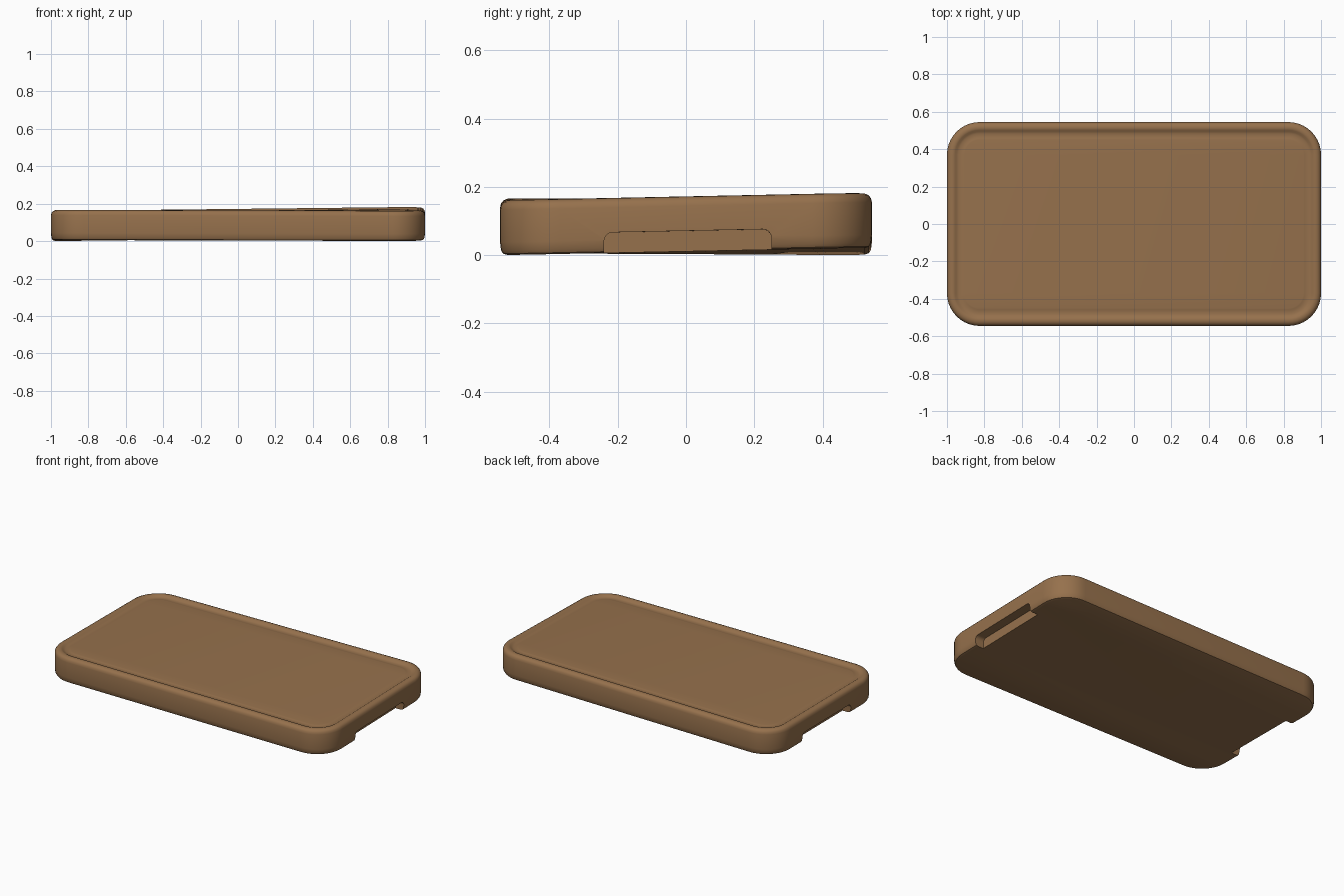
import bpy
import bmesh
from math import cos, sin, radians

cube = bpy.data.objects.get("Cube")
if cube:
    bpy.data.objects.remove(cube, do_unlink=True)

HALF_X, HALF_Y, CORNER, STEPS = 1.0, 0.545, 0.175, 10

wood = bpy.data.materials.new("warm brown wood")
wood.use_nodes = True
colour = (0.305, 0.165, 0.073, 1)
wood.diffuse_color = colour
wood.node_tree.nodes["Principled BSDF"].inputs["Base Color"].default_value = colour


def new_object(name, bm):
    bmesh.ops.recalc_face_normals(bm, faces=bm.faces)
    mesh = bpy.data.meshes.new(name)
    bm.to_mesh(mesh)
    bm.free()
    mesh.materials.append(wood)
    obj = bpy.data.objects.new(name, mesh)
    bpy.context.collection.objects.link(obj)
    return obj


def rounded_ring(bm, inset, z):
    """Rounded rectangle of vertices, pulled in by inset."""
    r = max(CORNER - inset, 0.03)
    cx, cy = HALF_X - inset - r, HALF_Y - inset - r
    ring = []
    for k, (sx, sy) in enumerate([(1, -1), (1, 1), (-1, 1), (-1, -1)]):
        for s in range(STEPS + 1):
            a = radians(90 * (k - 1 + s / STEPS))
            ring.append(bm.verts.new((sx * cx + r * cos(a), sy * cy + r * sin(a), z)))
    return ring


def cap(bm, ring):
    """Close a ring with strips running across x."""
    n = len(ring)
    for i in range(n // 2 - 1):
        bm.faces.new((ring[i], ring[i + 1], ring[n - 2 - i], ring[n - 1 - i]))


# Board: rounded edge, raised rim, shallow channel and inner panel (inset, height)
profile = [(0.022, 0.002), (0.009, 0.006), (0.003, 0.016), (0.0, 0.04), (0.0, 0.135),
           (0.003, 0.148), (0.010, 0.157), (0.021, 0.162), (0.034, 0.163),
           (0.043, 0.160), (0.052, 0.154), (0.062, 0.151), (0.080, 0.151),
           (0.088, 0.153), (0.095, 0.154)]
bm = bmesh.new()
rings = [rounded_ring(bm, d, z) for d, z in profile]
for low, high in zip(rings, rings[1:]):
    for i in range(len(low)):
        j = (i + 1) % len(low)
        bm.faces.new((low[i], low[j], high[j], high[i]))
cap(bm, rings[0])
cap(bm, rings[-1])
board = new_object("board", bm)


# Finger notches under both short ends
def notch_cutter(name, side):
    bm = bmesh.new()
    r, top, y0, y1 = 0.025, 0.062, -0.24, 0.25
    outline = [(y0, -0.1)]
    for centre, start in ((y0 + r, 180), (y1 - r, 90)):
        for s in range(7):
            a = radians(start - 15 * s)
            outline.append((centre + r * cos(a), top - r + r * sin(a)))
    outline.append((y1, -0.1))
    face = bm.faces.new([bm.verts.new((side * 0.94, y, z)) for y, z in outline])
    moved = bmesh.ops.extrude_face_region(bm, geom=[face])["geom"]
    verts = [v for v in moved if isinstance(v, bmesh.types.BMVert)]
    bmesh.ops.translate(bm, verts=verts, vec=(side * 0.2, 0, 0))
    return new_object(name, bm)


cutters = [notch_cutter("left_notch_cutter", 1), notch_cutter("right_notch_cutter", -1)]
for cutter in cutters:
    cutter.hide_render = True
    cut = board.modifiers.new("notch", "BOOLEAN")
    cut.operation = "DIFFERENCE"
    cut.solver = "EXACT"
    cut.object = cutter

# Bake the cuts and remove the helpers
graph = bpy.context.evaluated_depsgraph_get()
baked = bpy.data.meshes.new_from_object(board.evaluated_get(graph))
board.modifiers.clear()
board.data = baked
for cutter in cutters:
    bpy.data.objects.remove(cutter, do_unlink=True)

# Slight warp: two opposite corners lift off the table
for v in baked.vertices:
    u = (v.co.x / HALF_X + 1) / 2
    w = (v.co.y / HALF_Y + 1) / 2
    v.co.z += 0.021 * u * w + 0.006 * (1 - u) * (1 - w) - 0.002 * (1 - u * w)

# Smooth shading with crisp notch edges
bpy.ops.object.select_all(action="DESELECT")
board.select_set(True)
bpy.context.view_layer.objects.active = board
bpy.ops.object.shade_smooth_by_angle(angle=radians(35))
